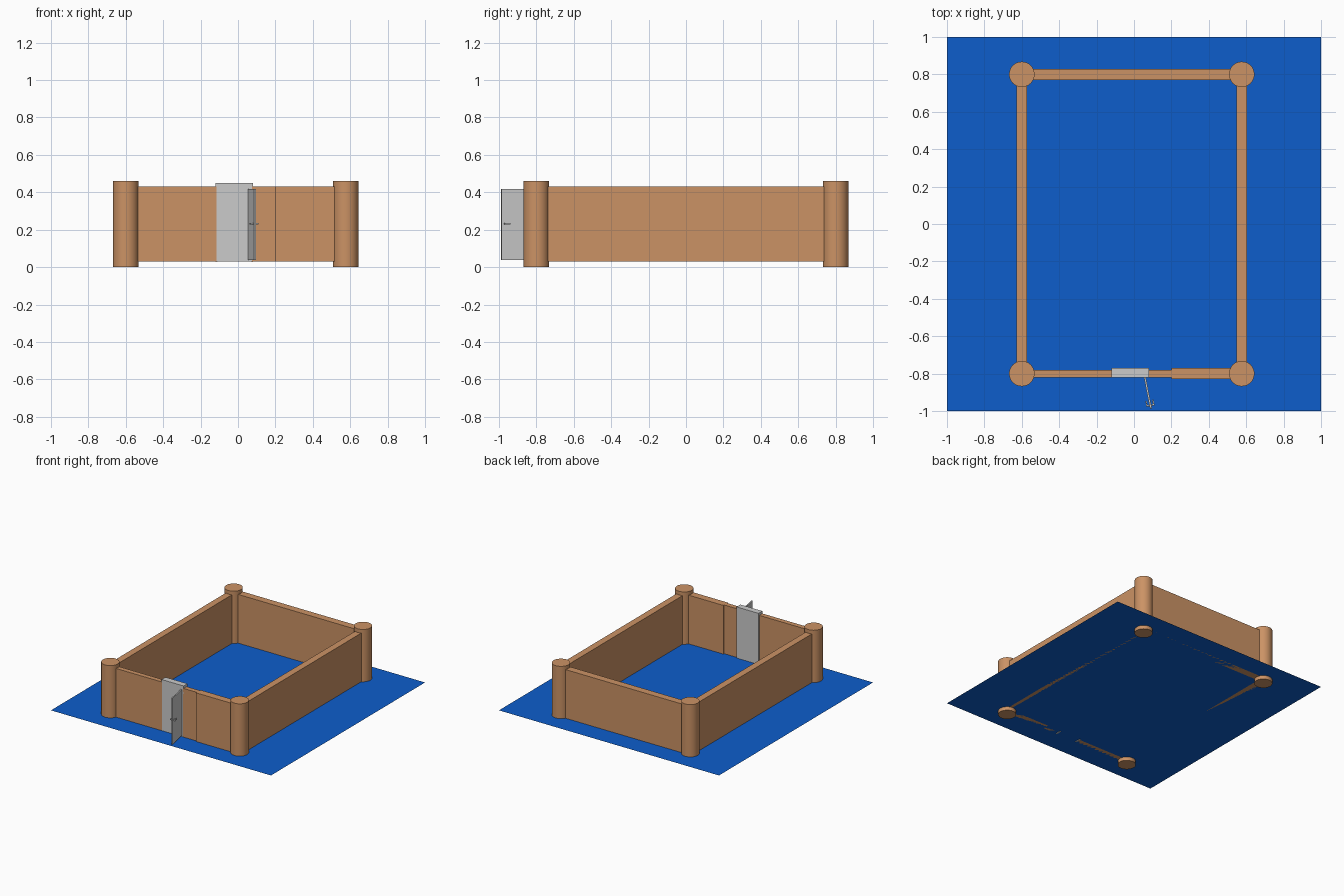
import bpy
from math import atan2, hypot

if "Cube" in bpy.data.objects:
    bpy.data.objects.remove(bpy.data.objects["Cube"])


def material(name, rgb):
    m = bpy.data.materials.new(name)
    m.diffuse_color = (*rgb, 1)
    m.use_nodes = True
    m.node_tree.nodes["Principled BSDF"].inputs["Base Color"].default_value = m.diffuse_color
    return m


clay = material("clay", (0.60, 0.29, 0.13))
blue = material("blue", (0.004, 0.11, 0.60))


def finish(name, mat):
    ob = bpy.context.object
    ob.name = name
    if mat:
        ob.data.materials.append(mat)
    return ob


def box(name, x, y, z, mat=None):
    """Box from (min, max) ranges."""
    bpy.ops.mesh.primitive_cube_add(size=1, location=[sum(r) / 2 for r in (x, y, z)])
    ob = finish(name, mat)
    ob.scale = [r[1] - r[0] for r in (x, y, z)]
    bpy.ops.object.transform_apply(location=False, rotation=False, scale=True)
    return ob


L, R, Y = -0.60, 0.576, 0.80
Z = (0.03, 0.43)

# Ground sheet, just above the tower feet
bpy.ops.mesh.primitive_plane_add(size=2, location=(0, 0, 0.03))
finish("ground_sheet", blue)

# Corner towers
for side, x in (("left", L), ("right", R)):
    for end, y in (("front", -Y), ("back", Y)):
        bpy.ops.mesh.primitive_cylinder_add(vertices=32, radius=0.068, depth=0.46,
                                            location=(x, y, 0.23))
        finish(f"tower_{end}_{side}", clay)
        bpy.ops.object.shade_smooth_by_angle()

# Side and back walls
for side, x in (("left", L), ("right", R)):
    box(f"wall_{side}", (x - 0.028, x + 0.028), (-Y, Y), Z, clay)
box("wall_back", (L, R), (Y - 0.03, Y + 0.03), Z, clay)

# Front wall: thin stretches beside the gate, thicker stretch on the right
box("wall_front_left", (L, -0.115), (-0.82, -0.78), Z, clay)
box("wall_front_middle", (0.075, 0.20), (-0.82, -0.78), Z, clay)
box("wall_front_right", (0.20, R), (-0.83, -0.77), Z, clay)

# Gate panel and its jambs
box("gate_panel", (-0.11, 0.07), (-0.82, -0.77), (0.03, 0.45))
for side, x in (("left", -0.12), ("right", 0.07)):
    box(f"gate_jamb_{side}", (x, x + 0.01), (-0.82, -0.77), (0.027, 0.45))

# Open door leaf, hinged at the gate and swung outward
hinge, tip = (0.057, -0.815), (0.091, -0.987)
dx, dy = tip[0] - hinge[0], tip[1] - hinge[1]
angle, length = atan2(dy, dx), hypot(dx, dy)
leaf = box("door_leaf", (0, length), (-0.005, 0.005), (0.037, 0.417))
parts = [leaf]

# Handles on both faces of the door
for side, s in (("outer", 1), ("inner", -1)):
    parts.append(box(f"handle_stem_{side}", (length - 0.022, length - 0.014),
                     sorted((s * 0.005, s * 0.02)), (0.227, 0.237)))
    parts.append(box(f"handle_grip_{side}", (length - 0.045, length - 0.014),
                     sorted((s * 0.015, s * 0.022)), (0.228, 0.236)))

# Swing door parts together around the hinge
bpy.ops.object.empty_add(location=(0, 0, 0))
pivot = bpy.context.object
pivot.name = "door_hinge"
pivot.hide_render = True
for p in parts:
    p.parent = pivot
pivot.location = (*hinge, 0)
pivot.rotation_euler.z = angle
